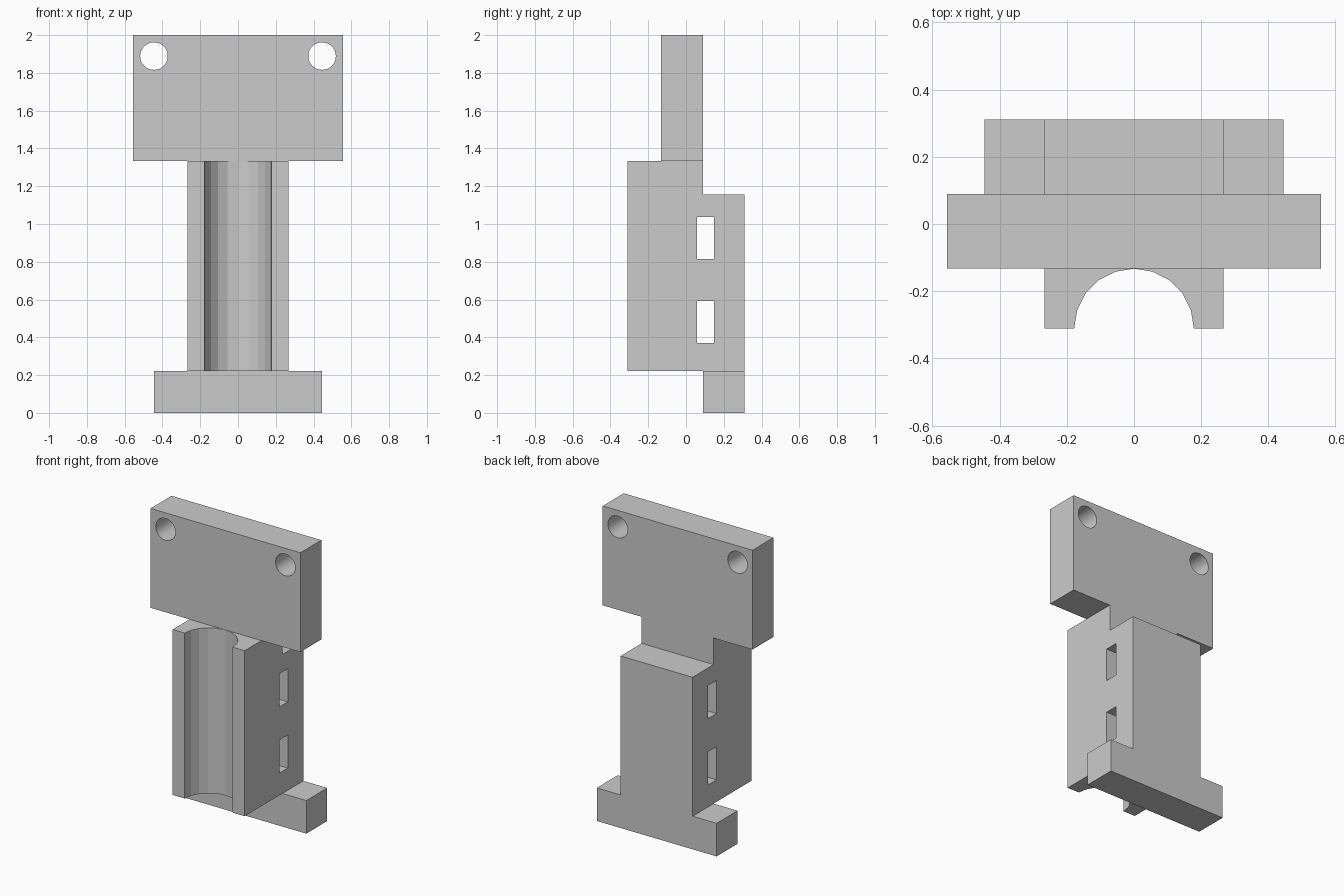
import bpy, bmesh
from math import pi
from mathutils import Matrix

if "Cube" in bpy.data.objects:
    bpy.data.objects.remove(bpy.data.objects["Cube"])


def make_object(name, bm):
    bmesh.ops.recalc_face_normals(bm, faces=bm.faces)
    mesh = bpy.data.meshes.new(name)
    bm.to_mesh(mesh)
    bm.free()
    obj = bpy.data.objects.new(name, mesh)
    bpy.context.collection.objects.link(obj)
    return obj


def box(name, x, y, z):
    bm = bmesh.new()
    bmesh.ops.create_cube(bm, size=1)
    for v in bm.verts:
        v.co = [lo + (c + 0.5) * (hi - lo) for c, (lo, hi) in zip(v.co, (x, y, z))]
    return make_object(name, bm)


def cylinder(name, radius, depth, sides, centre, rotation=Matrix()):
    bm = bmesh.new()
    bmesh.ops.create_cone(bm, cap_ends=True, segments=sides, radius1=radius,
                          radius2=radius, depth=depth,
                          matrix=Matrix.Translation(centre) @ rotation)
    return make_object(name, bm)


def side_profile(name, points, half_width):
    bm = bmesh.new()
    face = bm.faces.new([bm.verts.new((-half_width, y, z)) for y, z in points])
    new = bmesh.ops.extrude_face_region(bm, geom=[face])["geom"]
    verts = [g for g in new if isinstance(g, bmesh.types.BMVert)]
    bmesh.ops.translate(bm, verts=verts, vec=(2 * half_width, 0, 0))
    return make_object(name, bm)


def combine(target, other, operation):
    mod = target.modifiers.new(operation.lower(), 'BOOLEAN')
    mod.operation, mod.solver, mod.object = operation, 'EXACT', other
    bpy.context.view_layer.objects.active = target
    bpy.ops.object.modifier_apply(modifier=mod.name)
    bpy.data.objects.remove(other)


# Stepped body block
body = side_profile("mounting_bracket", [
    (-0.311, 0.222), (0.311, 0.222), (0.311, 1.155),
    (0.089, 1.155), (0.089, 1.333), (-0.311, 1.333)], 0.267)

# Rounded channel down the front
combine(body, cylinder("channel_cutter", 0.178, 2, 20, (0, -0.311, 0.8)), 'DIFFERENCE')

# Two strap slots running side to side
for z in (0.37, 0.815):
    combine(body, box("slot_cutter", (-0.5, 0.5), (0.058, 0.147), (z, z + 0.222)), 'DIFFERENCE')

# Top plate with two screw holes
plate = box("top_plate", (-0.556, 0.556), (-0.133, 0.089), (1.333, 2.0))
for side in (-1, 1):
    combine(plate, cylinder("hole_cutter", 0.073, 1, 32, (side * 0.445, 0, 1.889),
                            Matrix.Rotation(pi / 2, 4, 'X')), 'DIFFERENCE')

# Foot bar, then fuse everything into a single solid
foot = box("foot_bar", (-0.445, 0.445), (0.089, 0.311), (0.0, 0.222))
for part in (plate, foot):
    combine(body, part, 'UNION')
